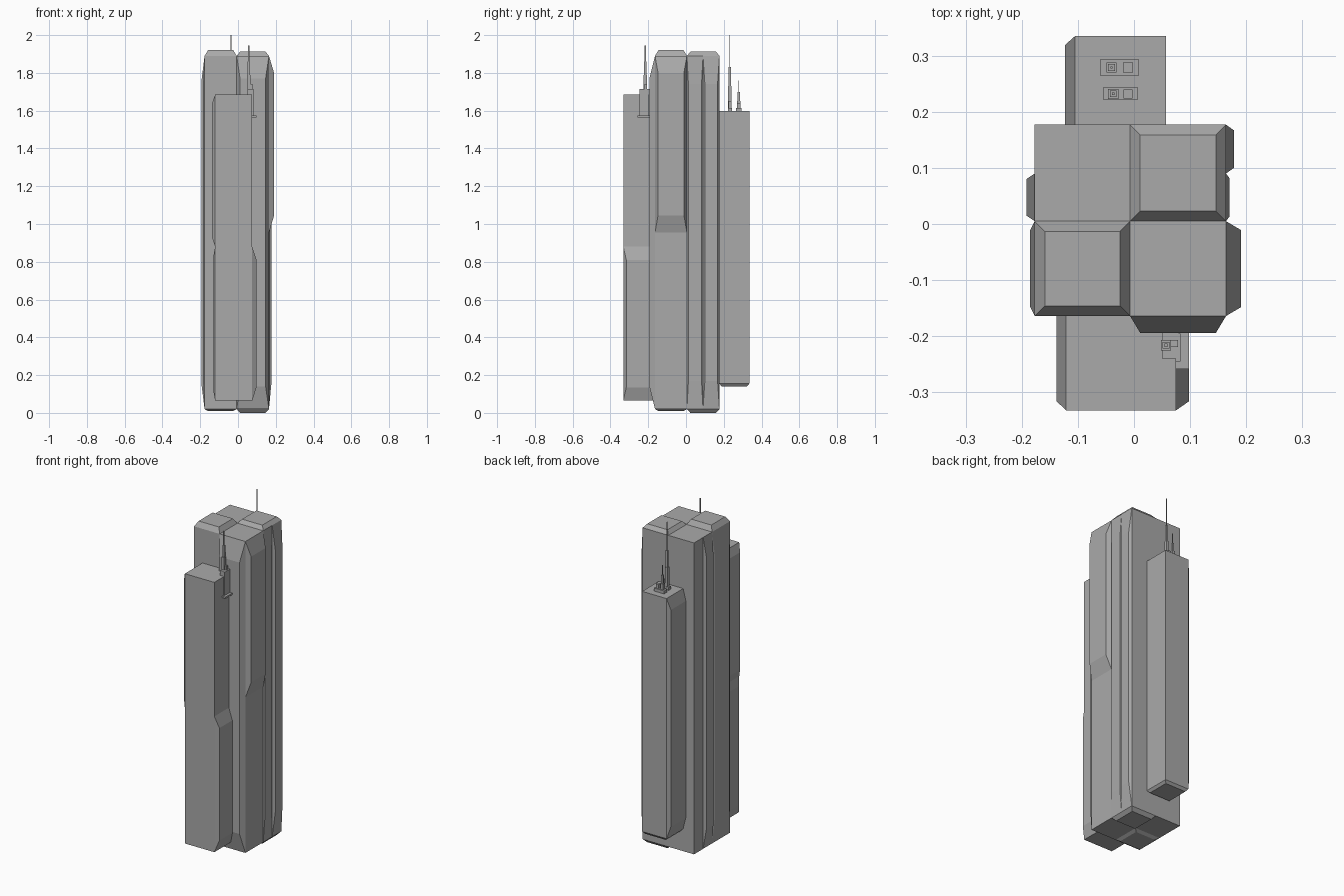
import bpy
import bmesh

cube = bpy.data.objects.get("Cube")
if cube:
    bpy.data.objects.remove(cube)

grey = bpy.data.materials.new("concrete grey")
grey.use_nodes = True
COLOUR = (0.4, 0.4, 0.4, 1)
grey.diffuse_color = COLOUR
grey.node_tree.nodes["Principled BSDF"].inputs["Base Color"].default_value = COLOUR


def pad(name, axis, base, outer, u, v, iu=0.0, iv=0.0):
    """Block rising along an axis from base to outer, its outer face inset by iu and iv.

    u and v are the ranges on the other two axes, in x, y, z order.
    iu may be a pair giving the inset at the low and the high end."""
    lo, hi = iu if isinstance(iu, tuple) else (iu, iu)
    bm = bmesh.new()
    rings = []
    for d, (u0, u1), (v0, v1) in (
            (base, u, v),
            (outer, (u[0] + lo, u[1] - hi), (v[0] + iv, v[1] - iv))):
        ring = []
        for a, b in ((u0, v0), (u1, v0), (u1, v1), (u0, v1)):
            co = [a, b]
            co.insert(axis, d)
            ring.append(bm.verts.new(co))
        rings.append(ring)
    for ring in rings:
        bm.faces.new(ring)
    for i in range(4):
        j = (i + 1) % 4
        bm.faces.new((rings[0][i], rings[0][j], rings[1][j], rings[1][i]))
    bmesh.ops.recalc_face_normals(bm, faces=bm.faces)
    mesh = bpy.data.meshes.new(name)
    bm.to_mesh(mesh)
    bm.free()
    mesh.materials.append(grey)
    obj = bpy.data.objects.new(name, mesh)
    bpy.context.collection.objects.link(obj)
    return obj


def box(name, x, y, z):
    return pad(name, 2, z[0], z[1], x, y)


def mast(name, x, y, steps):
    """Stepped square mast; steps are (bottom, top, half width)."""
    for i, (z0, z1, r) in enumerate(steps):
        box(f"{name}_section_{i + 1}", (x - r, x + r), (y - r, y + r), (z0, z1))


# Four towers in a square, two of them with bevelled caps and feet
LEFT, RIGHT = (-0.007, 0.164), (-0.177, -0.007)
FRONT, BACK = (-0.164, 0.005), (0.005, 0.177)
TALL = (0.02, 1.89)
for name, x, y in (("front_left", LEFT, FRONT), ("front_right", RIGHT, FRONT),
                   ("back_left", LEFT, BACK), ("back_right", RIGHT, BACK)):
    box(name + "_tower", x, y, TALL)
pad("front_right_cap", 2, 1.89, 1.92, RIGHT, FRONT, 0.018, 0.018)
pad("back_left_cap", 2, 1.89, 1.912, LEFT, BACK, 0.018, 0.018)
pad("front_right_foot", 2, 0.02, 0.01, RIGHT, FRONT, 0.018, 0.018)
pad("back_left_foot", 2, 0.02, 0.0, LEFT, BACK, 0.018, 0.018)

# Bevelled wall bays on the tower sides
pad("front_bay", 1, -0.164, -0.194, LEFT, TALL, 0.018, 0.12)
pad("left_upper_bay", 0, 0.164, 0.191, FRONT, (0.955, 1.89), 0.016, 0.09)
pad("left_inner_bay", 0, 0.164, 0.17, (0.005, 0.09), TALL, 0.008, 0.15)
pad("left_outer_bay", 0, 0.164, 0.178, (0.09, 0.177), TALL, 0.01, 0.15)
pad("right_front_bay", 0, -0.177, -0.185, FRONT, TALL, 0.016, 0.15)
pad("right_back_bay", 0, -0.177, -0.192, (0.005, 0.09), TALL, 0.01, 0.12)

# Front annex with side bays
box("front_annex", (-0.121, 0.075), (-0.332, -0.164), (0.065, 1.685))
pad("front_annex_left_bay", 0, 0.075, 0.098, (-0.332, -0.164), (0.065, 0.88), (0.016, 0), 0.07)
pad("front_annex_right_upper_bay", 0, -0.121, -0.138, (-0.332, -0.164), (0.88, 1.685),
    (0.016, 0), 0.05)
pad("front_annex_right_lower_bay", 0, -0.121, -0.13, (-0.332, -0.164), (0.065, 0.88),
    (0.016, 0), 0.05)

# Back annex with side bay and bevelled underside
box("back_annex", (-0.105, 0.057), (0.177, 0.335), (0.155, 1.597))
pad("back_annex_foot", 2, 0.155, 0.14, (-0.105, 0.057), (0.177, 0.335), 0.012, 0.012)
pad("back_annex_right_bay", 0, -0.105, -0.123, (0.177, 0.335), (0.155, 1.597), (0, 0.016), 0.07)

# Front aerial on its housing, with a side bracket
box("front_aerial_housing", (0.05, 0.08), (-0.24, -0.19), (1.685, 1.715))
box("front_aerial_bracket", (0.074, 0.083), (-0.245, -0.195), (1.57, 1.715))
box("front_aerial_shelf", (0.075, 0.098), (-0.258, -0.194), (1.565, 1.575))
mast("front_aerial", 0.057, -0.216, ((1.715, 1.79, 0.009), (1.79, 1.86, 0.006), (1.86, 1.945, 0.003)))
mast("front_aerial_stub", 0.072, -0.213, ((1.715, 1.74, 0.006),))

# Roof aerials in two rows on the back annex
for row, x, y in (("inner", (-0.055, 0.007), (0.222, 0.243)),
                  ("outer", (-0.06, 0.008), (0.264, 0.294))):
    box(row + "_aerial_base", x, y, (1.597, 1.615))
mast("tall_aerial", -0.037, 0.232, ((1.615, 1.73, 0.009), (1.73, 1.83, 0.006), (1.83, 2.0, 0.002)))
mast("tall_aerial_stub", -0.011, 0.232, ((1.615, 1.65, 0.008),))
mast("short_aerial", -0.04, 0.279, ((1.615, 1.65, 0.009), (1.65, 1.7, 0.006), (1.7, 1.76, 0.002)))
mast("short_aerial_stub", -0.011, 0.279, ((1.615, 1.64, 0.009),))
